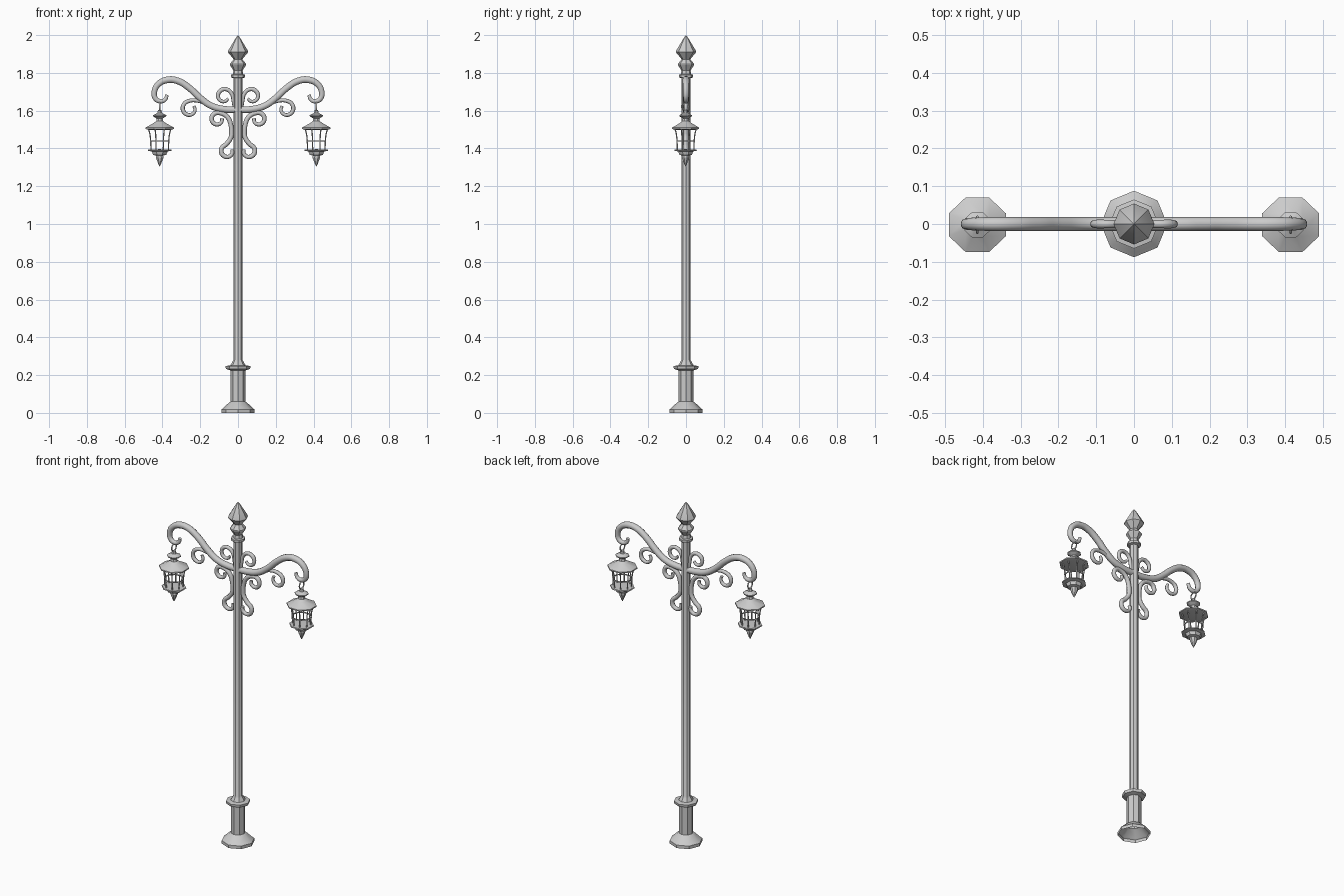
import bpy, bmesh
from math import sin, cos, pi, radians

if "Cube" in bpy.data.objects:
    bpy.data.objects.remove(bpy.data.objects["Cube"])


def finish(ob, angle=30):
    bpy.ops.object.select_all(action='DESELECT')
    bpy.context.view_layer.objects.active = ob
    ob.select_set(True)
    if ob.type == 'CURVE':
        bpy.ops.object.convert(target='MESH')
    bpy.ops.object.shade_smooth_by_angle(angle=radians(angle))


def lathe(name, profile, loc=(0, 0, 0), turn=0.0, sy=1.0, sides=8):
    """Octagonal turned part from (radius, z) pairs."""
    bm = bmesh.new()
    rings = []
    for r, z in profile:
        if r == 0:
            rings.append([bm.verts.new((0, 0, z))] * sides)
        else:
            rings.append([bm.verts.new((r * cos(turn + 2 * pi * i / sides),
                                        r * sy * sin(turn + 2 * pi * i / sides), z))
                          for i in range(sides)])
    for a, b in zip(rings, rings[1:]):
        for i in range(sides):
            j = (i + 1) % sides
            bm.faces.new(list(dict.fromkeys((a[i], a[j], b[j], b[i]))))
    bmesh.ops.recalc_face_normals(bm, faces=bm.faces)
    me = bpy.data.meshes.new(name)
    bm.to_mesh(me)
    bm.free()
    ob = bpy.data.objects.new(name, me)
    ob.location = loc
    bpy.context.collection.objects.link(ob)
    finish(ob)


def tube(name, paths, r, end=1.0, res=2, start=1.0):
    """Round tubes along smooth paths, tapering to the end."""
    cu = bpy.data.curves.new(name, 'CURVE')
    cu.dimensions = '3D'
    cu.bevel_depth = r
    cu.bevel_resolution = res
    cu.resolution_u = 5
    cu.use_fill_caps = True
    for pts in paths:
        sp = cu.splines.new('BEZIER')
        sp.bezier_points.add(len(pts) - 1)
        for i, (bp, p) in enumerate(zip(sp.bezier_points, pts)):
            t = i / (len(pts) - 1)
            bp.co = p
            bp.handle_left_type = bp.handle_right_type = 'AUTO'
            bp.radius = start + (1 - start) * min(1, 2 * t) if t < 0.5 else 1 + (end - 1) * (2 * t - 1)
    ob = bpy.data.objects.new(name, cu)
    bpy.context.collection.objects.link(ob)
    finish(ob, 50)


def curl(cx, cz, r0, r1, a0, a1, n=7):
    """Spiral points, angles in degrees."""
    out = []
    for i in range(n):
        t = i / (n - 1)
        a, r = radians(a0 + (a1 - a0) * t), r0 + (r1 - r0) * t
        out.append((cx + r * cos(a), cz + r * sin(a)))
    return out


# post: flared base, plinth, collar, shaft, top finial
lathe("post", [(0.088, 0), (0.088, 0.018), (0.078, 0.026), (0.046, 0.056), (0.039, 0.06),
               (0.039, 0.225), (0.062, 0.232), (0.065, 0.238), (0.065, 0.248), (0.04, 0.252),
               (0.03, 0.27), (0.024, 0.28), (0.024, 1.772), (0.038, 1.776), (0.038, 1.79),
               (0.028, 1.793), (0.024, 1.812), (0.043, 1.842), (0.043, 1.848), (0.023, 1.872),
               (0.054, 1.91), (0.052, 1.918), (0.012, 1.985), (0, 2.0)])

# ironwork paths in the x-z plane, right-hand side
arm = [(0.0, 1.605), (0.07, 1.607), (0.14, 1.625), (0.2, 1.667), (0.26, 1.722), (0.32, 1.758),
       (0.375, 1.763), (0.42, 1.742), (0.443, 1.7), (0.436, 1.663), (0.408, 1.65), (0.385, 1.66),
       (0.376, 1.684)]
upper_scroll = [(0.018, 1.61), (0.024, 1.65)] + curl(0.073, 1.676, 0.042, 0.024, 160, -150)
outer_scroll = [(0.12, 1.612), (0.17, 1.638), (0.21, 1.652)] + curl(0.255, 1.61, 0.042, 0.026, 85, -215)
bracket_top = [(0.034, 1.47), (0.037, 1.52), (0.055, 1.565)] + curl(0.108, 1.555, 0.036, 0.024, 115, -190)
bracket_low = [(0.034, 1.5), (0.037, 1.46), (0.06, 1.425)] + curl(0.056, 1.385, 0.034, 0.026, 30, -200)

# lantern profiles, z from the ground
roof = [(0, 1.605), (0.01, 1.603), (0.014, 1.588), (0.038, 1.576), (0.038, 1.571), (0.017, 1.558),
        (0.02, 1.545), (0.034, 1.535), (0.082, 1.51), (0.082, 1.503), (0.055, 1.497), (0, 1.497)]
floor = [(0, 1.396), (0.066, 1.394), (0.068, 1.388), (0.045, 1.384), (0.038, 1.366), (0.02, 1.362),
         (0.022, 1.352), (0.008, 1.318), (0, 1.303)]
band = [(0.052, 1.442), (0.056, 1.442), (0.056, 1.436), (0.052, 1.436), (0.052, 1.442)]

for s, side in ((1, "right"), (-1, "left")):
    def put(path):
        return [(s * x, 0, z) for x, z in path]
    tube(f"{side}_arm", [put(arm)], 0.0185, 0.5, 3)
    tube(f"{side}_scrolls", [put(upper_scroll), put(outer_scroll)], 0.0115, 0.7, start=0.8)
    tube(f"{side}_bracket", [put(bracket_top), put(bracket_low)], 0.0125, 0.75)

    # lantern with hanging link
    x = s * 0.4145
    at = (x, -0.002, 0)
    t8 = pi / 8
    lathe(f"{side}_lantern_roof", roof, at, t8, 0.95)
    lathe(f"{side}_lantern_floor", floor, at, t8, 0.95)
    lathe(f"{side}_lantern_band", band, at, t8, 0.95)
    bars = []
    for k in range(8):
        a = t8 + k * pi / 4
        bars.append([(x + r * cos(a), -0.002 + 0.95 * r * sin(a), z)
                     for r, z in ((0.064, 1.503), (0.056, 1.475), (0.052, 1.44), (0.05, 1.392))])
    tube(f"{side}_lantern_bars", bars, 0.0035, res=0)
    bpy.ops.mesh.primitive_torus_add(major_radius=0.021, minor_radius=0.0035, major_segments=16,
                                     minor_segments=6, location=(x, -0.002, 1.622),
                                     rotation=(0, pi / 2, 0))
    link = bpy.context.object
    link.name = f"{side}_hanging_link"
    finish(link, 60)
